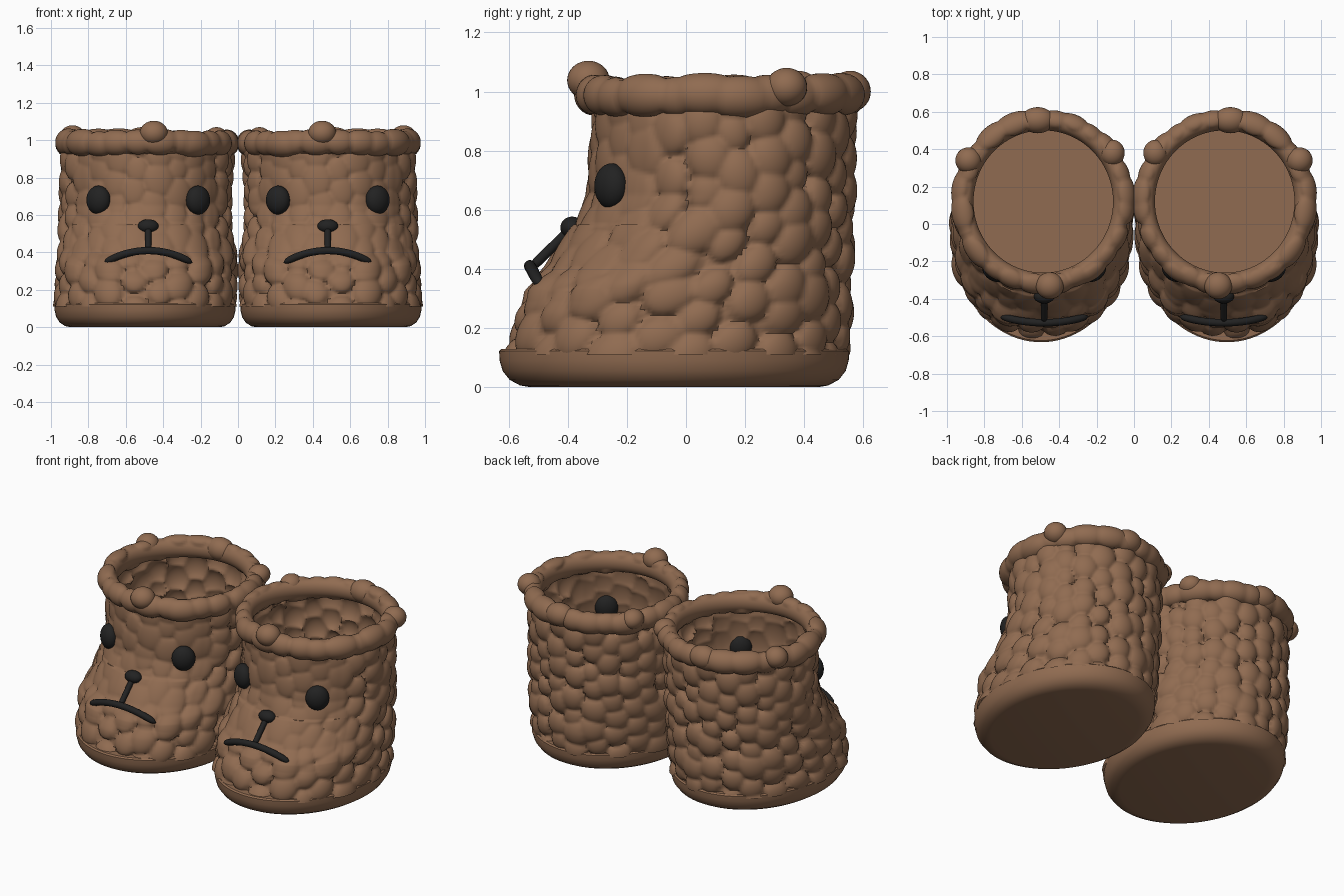
import bpy, bmesh, math, random
from mathutils import Vector, Matrix

if "Cube" in bpy.data.objects:
    bpy.data.objects.remove(bpy.data.objects["Cube"])

random.seed(7)
TAU = math.tau
CX = 0.485            # centre of one boot; the other is mirrored


def material(name, rgb):
    m = bpy.data.materials.new(name)
    m.diffuse_color = (*rgb, 1)
    m.use_nodes = True
    m.node_tree.nodes["Principled BSDF"].inputs["Base Color"].default_value = m.diffuse_color
    return m


BROWN = material("brown plush", (0.28, 0.148, 0.082))
BLACK = material("soft black", (0.016, 0.016, 0.016))


def finish(bm, name, mat, angle=60):
    me = bpy.data.meshes.new(name)
    bm.to_mesh(me)
    bm.free()
    ob = bpy.data.objects.new(name, me)
    bpy.context.collection.objects.link(ob)
    me.materials.append(mat)
    bpy.ops.object.select_all(action='DESELECT')
    ob.select_set(True)
    bpy.context.view_layer.objects.active = ob
    bpy.ops.object.shade_smooth_by_angle(angle=math.radians(angle))
    mirror = ob.modifiers.new("pair", 'MIRROR')
    mirror.use_mirror_merge = False
    return ob


def loft(name, f, nu, nv, mat, close_v=False, caps=False, angle=60):
    """Rings of nu points f(u, v), u and v from 0 to 1, joined by quads."""
    bm = bmesh.new()
    rows = nv if close_v else nv + 1
    g = [[bm.verts.new(f(i / nu, j / nv)) for i in range(nu)] for j in range(rows)]
    for j in range(nv):
        a, b = g[j], g[(j + 1) % rows]
        for i in range(nu):
            k = (i + 1) % nu
            bm.faces.new((a[i], a[k], b[k], b[i]))
    if caps:
        bm.faces.new(g[0][::-1])
        bm.faces.new(g[-1])
    return finish(bm, name, mat, angle)


def ball(name, loc, size, mat, turn=0):
    bm = bmesh.new()
    mtx = (Matrix.Translation(loc) @ Matrix.Rotation(turn, 4, 'Z')
           @ Matrix.Diagonal((*size, 1)))
    bmesh.ops.create_uvsphere(bm, u_segments=28, v_segments=16, radius=1, matrix=mtx)
    return finish(bm, name, mat)


def tube(name, path, radius, side, mat, n=28):
    """Round-ended tube along path(t)."""
    def f(u, v):
        t = (path(min(1, v + .01)) - path(max(0, v - .01))).normalized()
        a = (side - t * side.dot(t)).normalized()
        b = t.cross(a)
        r = radius * max(0.15, min(1, (1 - abs(2 * v - 1) ** 12) ** .5))
        return path(v) + (a * math.cos(u * TAU) + b * math.sin(u * TAU)) * r
    return loft(name, f, 14, n, mat, caps=True)


def keyed(keys, z):
    """Linear interpolation in rows of (z, values...)."""
    for a, b in zip(keys, keys[1:]):
        if z <= b[0]:
            t = max(0, (z - a[0]) / (b[0] - a[0]))
            return [p + (q - p) * t for p, q in zip(a[1:], b[1:])]
    return keys[-1][1:]


def power(c, p):
    return math.copysign(abs(c) ** (2 / p), c)


# --- Sole: rounded tray with a flat bottom ---
SOLE = [(0, .82), (.006, .88), (.025, .94), (.055, .98), (.09, .997), (.122, 1), (.13, .985)]


def sole_point(u, v):
    z, s = SOLE[round(v * (len(SOLE) - 1))]
    a = u * TAU
    return (CX + .012 + .485 * s * math.cos(a), -.04 + .592 * s * math.sin(a), z)


loft("sole", sole_point, 96, len(SOLE) - 1, BROWN, caps=True, angle=35)

# --- Body: z, front y, back y, half width, y of the widest line, front squareness ---
BODY = [(.11, -.58, .515, .452, -.04, 2.1), (.25, -.54, .52, .45, 0, 2.2),
        (.35, -.49, .52, .445, .03, 2.3), (.45, -.425, .525, .43, .07, 2.2),
        (.55, -.36, .53, .425, .10, 2.1), (.65, -.32, .53, .42, .12, 2),
        (.97, -.30, .53, .42, .12, 2)]
COLS, ROWS = 24, 7
NUBS = {(i, j): (i + .5 + random.uniform(-.16, .16),
                 j + .5 * (i % 2) + random.uniform(-.16, .16),
                 random.uniform(.75, 1.1))
        for i in range(COLS) for j in range(-1, ROWS + 2)}


def nub_height(u, v):
    """Height of the tallest knitted nub over a staggered, jittered grid."""
    x, y, best = u * COLS, v * ROWS, 0
    for di in (-1, 0, 1):
        i = math.floor(x) + di
        for dj in (-1, 0, 1):
            j = math.floor(y) + dj
            if (i % COLS, j) not in NUBS:
                continue
            nx, ny, s = NUBS[i % COLS, j]
            nx += i - i % COLS
            d2 = ((x - nx) ** 2 + (y - ny) ** 2) / (.7 * s) ** 2
            if d2 < 1:
                best = max(best, s * math.sqrt(1 - d2))
    return best


def body_point(u, v):
    z = .11 + .86 * v
    yf, yb, hw, yc, p = keyed(BODY, z)
    c, s = math.cos(u * TAU), math.sin(u * TAU)
    if s >= 0:
        x, y = hw * c, yc + (yb - yc) * s
    else:
        x, y = hw * power(c, p), yc + (yc - yf) * power(s, p)
    # nubs are flatter around the face
    amp = .05
    if s < -.3 and z > .3:
        amp -= .028 * min(1, (-s - .3) / .3) * min(1, (z - .3) / .1)
    h = amp * nub_height(u, v)
    up = .5 * h if (s < -.5 and .3 < z < .55) else 0
    return (CX + .01 * (1 - v) + x + c * h, y + s * h, z + up)


loft("boot_body", body_point, 216, 84, BROWN)

# --- Collar: lumpy ring with a clean inner edge ---
LUMPS = 24
LUMP = [(random.uniform(-.2, .2), random.uniform(.65, 1.15), random.uniform(-.5, .6))
        for _ in range(LUMPS)]


def collar_point(u, v):
    m = v * TAU
    best, x = 0, u * LUMPS
    for d in (-1, 0, 1):
        i = math.floor(x) + d
        off, s, tilt = LUMP[i % LUMPS]
        dm = (m - tilt + math.pi) % TAU - math.pi
        d2 = ((x - i - .5 - off) / (.75 * s)) ** 2 + (dm / 2) ** 2
        if d2 < 1:
            best = max(best, s * math.sqrt(1 - d2))
    k = 1 + .65 * best
    r = max(.37, .418 + .045 * k * math.cos(m))
    z = .985 + .058 * (1 + .35 * best) * math.sin(m)
    a = u * TAU
    return (CX + r * math.cos(a), .12 + 1.02 * r * math.sin(a), z)


loft("collar", collar_point, 192, 32, BROWN, close_v=True)
ball("collar_front_knot", (CX - .035, -.33, 1.038), (.075, .072, .066), BROWN)
ball("collar_back_knot", (CX + .03, .555, 1.0), (.09, .07, .07), BROWN)
ball("collar_outer_knot", (CX + .40, .34, 1.015), (.07, .07, .065), BROWN)
ball("collar_inner_knot", (CX - .37, .38, 1.01), (.065, .07, .06), BROWN)

# --- Face ---
FX = CX - .005
for side, label in ((-1, "inner"), (1, "outer")):
    ball(label + "_eye", (FX + side * .266, -.252, .68), (.07, .052, .077), BLACK, side * .6)
ball("nose", (FX, -.385, .54), (.056, .04, .037), BLACK)


def mouth_path(t):
    s = 2 * t - 1
    return Vector((FX + .235 * s, -.528 + .035 * s * s, .41 - .065 * s * s))


def lip_path(t):
    return Vector((FX, -.522 + .132 * t, .405 + .13 * t))


tube("mouth", mouth_path, .02, Vector((0, 1, 0)), BLACK)
tube("lip_line", lip_path, .017, Vector((1, 0, 0)), BLACK, 12)
